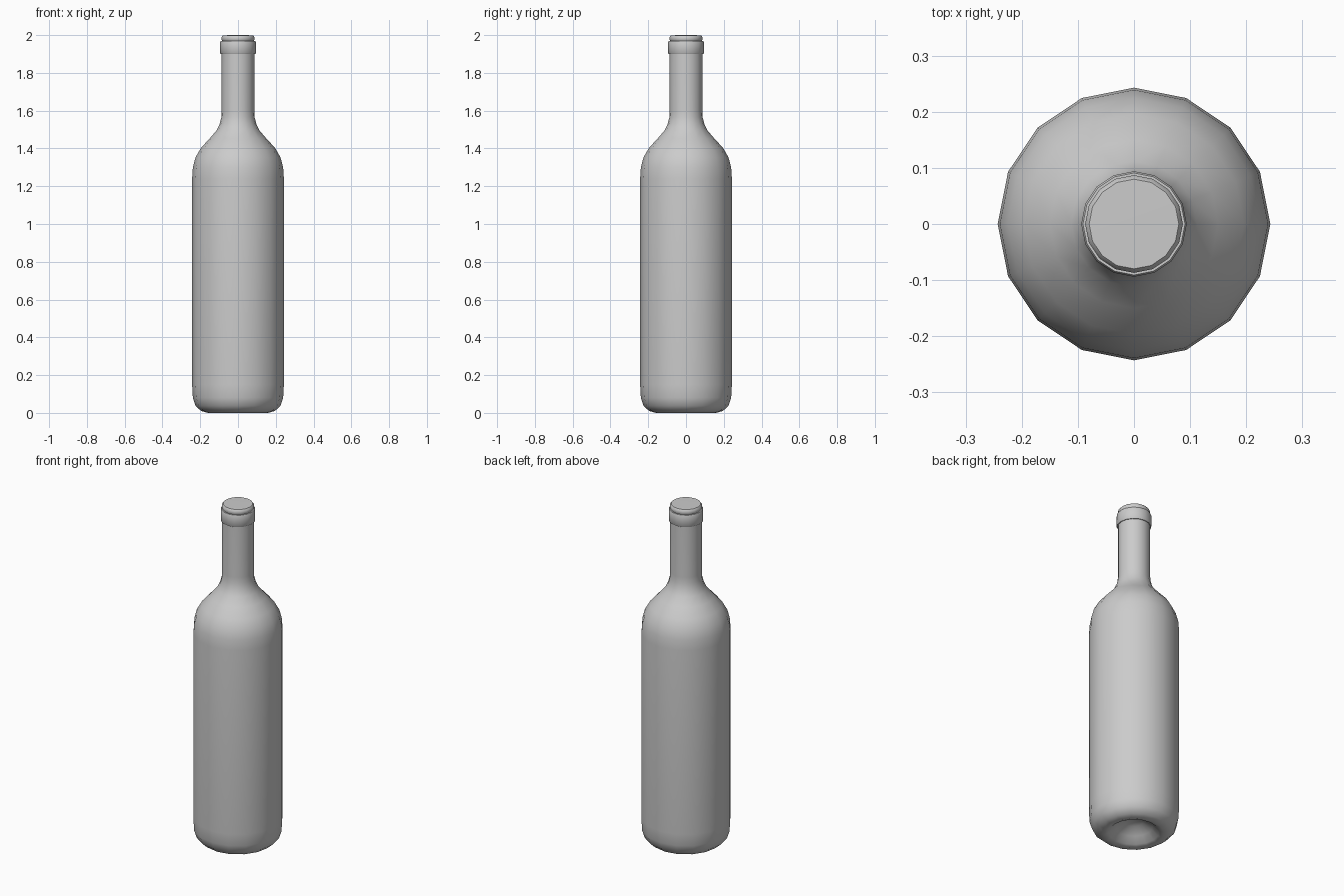
import bpy, bmesh, math

if "Cube" in bpy.data.objects:
    bpy.data.objects.remove(bpy.data.objects["Cube"])

SIDES = 16


def lathe(name, profile):
    """Revolve (radius, z) points around z; radius 0 becomes a pole."""
    bm = bmesh.new()
    rings = []
    for r, z in profile:
        if r == 0:
            rings.append([bm.verts.new((0, 0, z))] * SIDES)
        else:
            rings.append([bm.verts.new((r * math.cos(2 * math.pi * i / SIDES),
                                        r * math.sin(2 * math.pi * i / SIDES), z))
                          for i in range(SIDES)])
    for a, b in zip(rings, rings[1:]):
        for i in range(SIDES):
            j = (i + 1) % SIDES
            bm.faces.new(list(dict.fromkeys((a[i], a[j], b[j], b[i]))))
    bmesh.ops.recalc_face_normals(bm, faces=bm.faces)
    mesh = bpy.data.meshes.new(name)
    bm.to_mesh(mesh)
    bm.free()
    obj = bpy.data.objects.new(name, mesh)
    bpy.context.collection.objects.link(obj)
    bpy.ops.object.select_all(action='DESELECT')
    obj.select_set(True)
    bpy.context.view_layer.objects.active = obj
    bpy.ops.object.shade_smooth_by_angle(angle=math.radians(40))
    return obj


lathe("bottle", [
    # hollow punt under the base
    (0, 0.08), (0.05, 0.072), (0.10, 0.04), (0.135, 0.008),
    # rounded base edge
    (0.16, 0.0), (0.195, 0.01), (0.225, 0.037), (0.239, 0.08),
    # straight body
    (0.243, 0.15), (0.243, 1.24),
    # shoulder
    (0.239, 1.30), (0.225, 1.353), (0.196, 1.403), (0.15, 1.453),
    (0.112, 1.497), (0.097, 1.53), (0.088, 1.565),
    # neck
    (0.087, 1.60), (0.087, 1.90),
    # collar ring
    (0.091, 1.90), (0.094, 1.904), (0.094, 1.964), (0.091, 1.97), (0.084, 1.97),
    # lip and closed top
    (0.087, 1.976), (0.087, 1.99), (0.080, 1.999), (0, 2.0),
])
